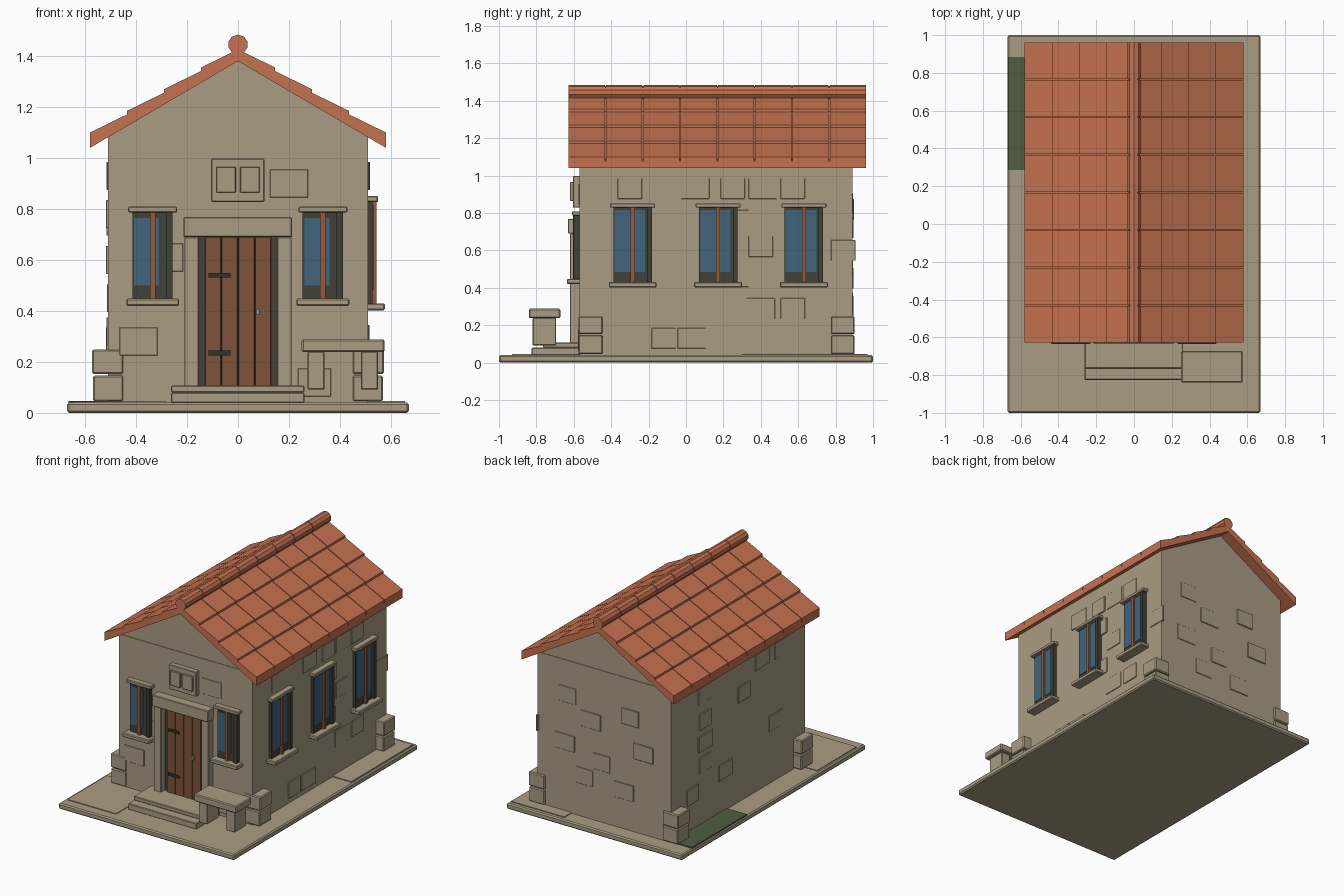
import bpy, bmesh, math

if "Cube" in bpy.data.objects:
    bpy.data.objects.remove(bpy.data.objects["Cube"])

def mat(name, c):
    m = bpy.data.materials.new(name)
    m.diffuse_color = (*c, 1)
    m.use_nodes = True
    m.node_tree.nodes["Principled BSDF"].inputs["Base Color"].default_value = m.diffuse_color
    return m

STONE = mat("sand stone", (0.40, 0.335, 0.23))
TILE = mat("terracotta", (0.56, 0.17, 0.08))
WOOD = mat("door wood", (0.21, 0.088, 0.042))
BAR = mat("window bar wood", (0.30, 0.105, 0.045))
DARK = mat("dark recess", (0.052, 0.05, 0.038))
GLASS = mat("blue glass", (0.052, 0.13, 0.21))
GRASS = mat("moss green", (0.08, 0.11, 0.052))
IRON = mat("iron", (0.03, 0.03, 0.027))
STEEL = mat("handle metal", (0.3, 0.3, 0.3))

def add(name, bm, m, bevel=0):
    bmesh.ops.recalc_face_normals(bm, faces=bm.faces)
    me = bpy.data.meshes.new(name)
    bm.to_mesh(me)
    bm.free()
    me.materials.append(m)
    ob = bpy.data.objects.new(name, me)
    bpy.context.collection.objects.link(ob)
    if bevel:
        b = ob.modifiers.new("Bevel", 'BEVEL')
        b.width, b.segments = bevel, 1
    return ob

def box(name, x0, x1, y0, y1, z0, z1, m=STONE, bevel=0):
    bm = bmesh.new()
    bmesh.ops.create_cube(bm, size=1)
    for v in bm.verts:
        v.co = ((x0 + x1) / 2 + v.co.x * (x1 - x0),
                (y0 + y1) / 2 + v.co.y * (y1 - y0),
                (z0 + z1) / 2 + v.co.z * (z1 - z0))
    return add(name, bm, m, bevel)

def prism(name, pts, y0, y1, m, bevel=0):
    # extrude an x-z outline along y
    bm = bmesh.new()
    f = bm.faces.new([bm.verts.new((x, y0, z)) for x, z in pts])
    r = bmesh.ops.extrude_face_region(bm, geom=[f])
    for v in r["geom"]:
        if isinstance(v, bmesh.types.BMVert):
            v.co.y = y1
    return add(name, bm, m, bevel)

WX, YF, YB = 0.51, -0.57, 0.89

def on_wall(side, name, u0, u1, d0, d1, z0, z1, m=STONE, bevel=0):
    # u runs along the wall, d is the distance out from it
    if side == "front":
        return box(name, u0, u1, YF - d1, YF - d0, z0, z1, m, bevel)
    if side == "back":
        return box(name, u0, u1, YB + d0, YB + d1, z0, z1, m, bevel)
    if side == "right":
        return box(name, WX + d0, WX + d1, u0, u1, z0, z1, m, bevel)
    return box(name, -WX - d1, -WX - d0, u0, u1, z0, z1, m, bevel)

# ground slab, paving and moss bed
box("ground_slab", -0.67, 0.67, -1, 1, 0, 0.04, bevel=0.008)
box("paving_left", -0.65, -0.28, -0.93, -0.5, 0.038, 0.045)
box("paving_right", 0.25, 0.655, 0.3, 0.97, 0.038, 0.046)
box("moss_bed", -0.665, -0.5, 0.285, 0.885, 0.038, 0.047, GRASS)

# walls and gable
box("walls", -WX, WX, YF, YB, 0.04, 1.085)
prism("gable", [(-WX, 1.085), (WX, 1.085), (0, 1.38)], YF + 0.004, YB - 0.004, STONE)

# roof deck, tiles and ridge
R0, R1, SLOPE, EAVE = -0.63, 0.965, 0.586, 0.58
def deck_z(x):
    return 1.415 - SLOPE * abs(x)
STEP = (R1 - R0) / 8
for s in (-1, 1):
    prism("roof_deck", [(0, 1.38), (s * EAVE, 1.04), (s * EAVE, deck_z(EAVE)),
                        (0, deck_z(0))], R0 + 0.003, R1 - 0.003, TILE)
    for row in range(4):
        a, b = row * EAVE / 4, (row + 1) * EAVE / 4
        prof = [(s * a, deck_z(a) - 0.002), (s * b, deck_z(b) - 0.002),
                (s * b, deck_z(b) + 0.025), (s * a, deck_z(a) + 0.011)]
        for col in range(8):
            y = R0 + col * STEP
            prism("roof_tile", prof, y + 0.003, y + STEP - 0.003, TILE)
circle = [(0.039 * math.cos(math.tau * (i + 0.5) / 10),
           1.445 + 0.039 * math.sin(math.tau * (i + 0.5) / 10)) for i in range(10)]
for col in range(8):
    y = R0 + col * STEP
    prism("ridge_tile", circle, y + 0.003, y + STEP - 0.003, TILE)
prism("ridge_core", [(x * 0.85, 1.445 + (z - 1.445) * 0.85) for x, z in circle],
      R0 + 0.01, R1 - 0.01, TILE)

# windows with lintel, sill, pane and central bar
def window(side, u, hw, z0, z1, glass_r, gz0, gz1):
    on_wall(side, "window_recess", u - hw, u + hw, -0.01, 0.018, z0, z1, DARK)
    on_wall(side, "window_pane", u - hw + 0.006, u + glass_r, 0.015, 0.022, gz0, gz1, GLASS)
    on_wall(side, "window_jamb", u + hw - 0.025, u + hw, 0, 0.032, z0, z1, DARK)
    on_wall(side, "window_bar", u - 0.011, u + 0.011, 0.015, 0.034, z0, z1, BAR)
    on_wall(side, "window_lintel", u - hw - 0.017, u + hw + 0.017, -0.01, 0.04,
            z1 - 0.002, z1 + 0.021, STONE, 0.004)
    on_wall(side, "window_sill", u - hw - 0.025, u + hw + 0.025, -0.01, 0.066,
            z0 - 0.028, z0, STONE, 0.005)

for u in (-0.335, 0.333):
    window("front", u, 0.079, 0.448, 0.788, 0.025, 0.50, 0.765)
for u in (-0.285, 0.172, 0.63):
    window("right", u, 0.103, 0.43, 0.83, 0.067, 0.485, 0.815)

# doorway
on_wall("front", "door_recess", -0.156, 0.156, -0.01, 0.008, 0.1, 0.7, DARK)
for i in range(4):
    x = -0.13 + i * 0.065
    on_wall("front", "door_plank", x + 0.001, x + 0.064, 0.005, 0.022, 0.105, 0.69, WOOD, 0.002)
for z in (0.235, 0.54):
    on_wall("front", "door_hinge", -0.115, -0.03, 0.02, 0.03, z - 0.009, z + 0.009, IRON)
on_wall("front", "door_handle", 0.07, 0.084, 0.02, 0.04, 0.385, 0.408, STEEL)
for s in (-1, 1):
    on_wall("front", "door_jamb", min(s * 0.153, s * 0.21), max(s * 0.153, s * 0.21),
            -0.01, 0.05, 0.1, 0.69, STONE, 0.003)
on_wall("front", "door_lintel", -0.214, 0.212, -0.01, 0.062, 0.69, 0.768, STONE, 0.004)
box("lower_step", -0.262, 0.26, -0.825, YF, 0.038, 0.08, bevel=0.004)
box("upper_step", -0.262, 0.26, -0.765, YF, 0.08, 0.107, bevel=0.004)

# stone plaque above the door
on_wall("front", "plaque", -0.105, 0.103, -0.01, 0.035, 0.828, 0.997, STONE, 0.003)
for x in (-0.085, 0.008):
    on_wall("front", "plaque_panel", x, x + 0.077, 0.03, 0.05, 0.864, 0.965, STONE, 0.003)

# bench
box("bench_seat", 0.25, 0.575, -0.84, -0.672, 0.238, 0.288, bevel=0.006)
for x in (0.272, 0.482):
    box("bench_leg", x, x + 0.068, -0.82, -0.695, 0.092, 0.24, bevel=0.004)

# corner stones
for sx in (-1, 1):
    for y0, y1 in ((YF - 0.005, -0.445), (0.775, YB + 0.012)):
        for z0, z1, o in ((0.045, 0.147, 0.568), (0.152, 0.248, 0.572)):
            box("corner_stone", min(sx * 0.45, sx * o), max(sx * 0.45, sx * o),
                y0, y1, z0, z1, bevel=0.006)

# shallow facing stones, given as wall coordinate and height
FACING = {
    "right": [(-0.3, 0.93), (0.05, 0.93), (0.25, 0.93), (0.41, 0.93), (0.57, 0.93), (0.26, 0.76),
              (0.40, 0.62), (0.26, 0.46), (-0.12, 0.13), (0.40, 0.29), (0.57, 0.29),
              (0.03, 0.13), (0.84, 0.6)],
    "left": [(-0.3, 0.93), (-0.1, 0.93), (0.1, 0.78), (0.52, 0.93), (0.52, 0.75),
             (0.52, 0.6), (0.52, 0.45), (0.3, 0.32), (0.66, 0.28), (-0.25, 0.45)],
    "back": [(0.28, 0.85), (0.1, 0.72), (-0.2, 0.82), (0.3, 0.52), (0.02, 0.45),
             (-0.3, 0.6), (0.15, 0.32), (-0.15, 0.3)],
    "front": [(-0.28, 0.61), (-0.39, 0.28), (0.3, 0.12), (0.2, 0.9)],
}
for side, spots in FACING.items():
    for i, (u, z) in enumerate(spots):
        w = 0.065 + 0.01 * (i % 2)
        on_wall(side, "facing_stone", u - w, u + w, -0.01, 0.004 + 0.002 * (i % 3),
                z - 0.055, z + 0.055, STONE, 0.002)
